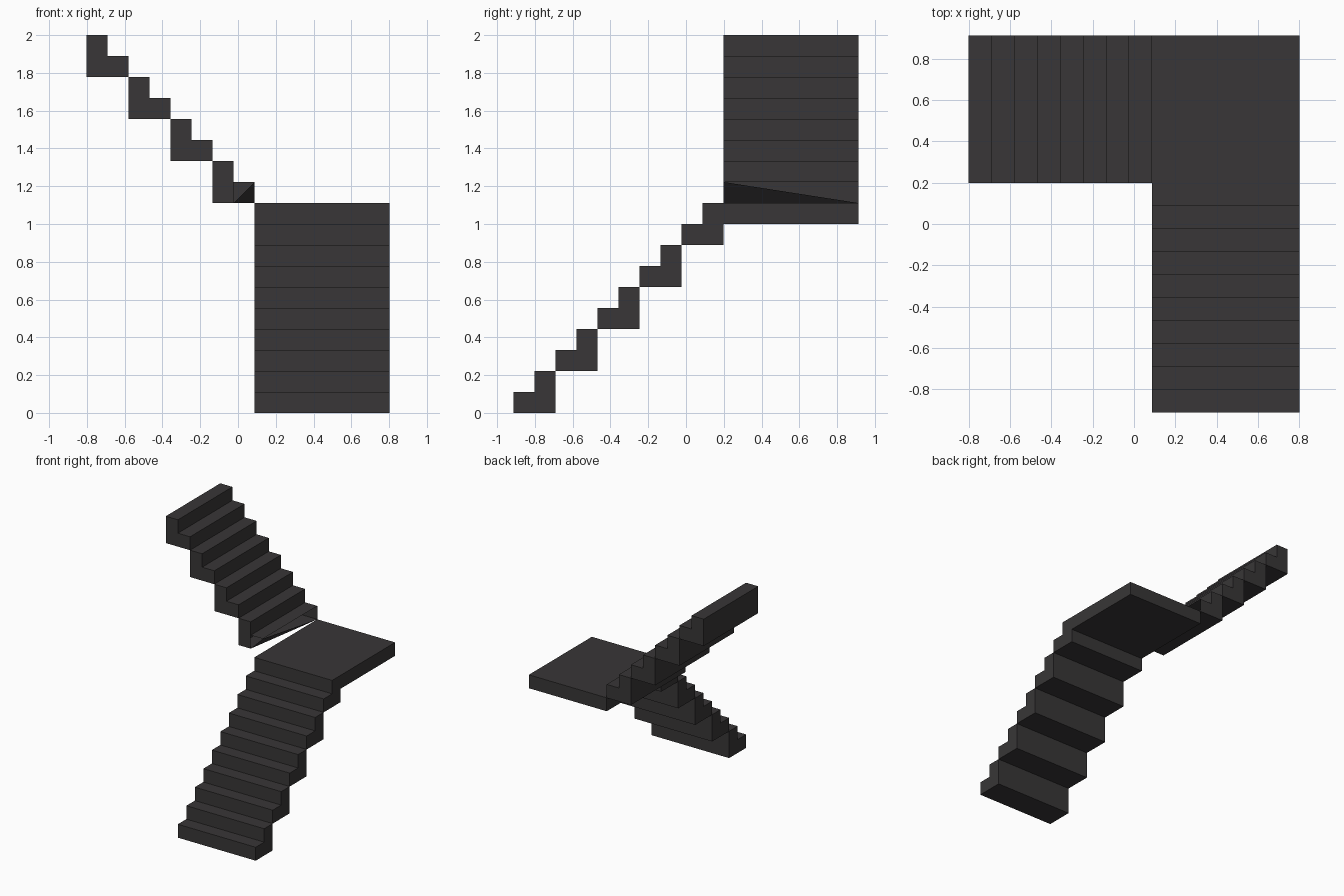
import bpy, bmesh

if "Cube" in bpy.data.objects:
    bpy.data.objects.remove(bpy.data.objects["Cube"])

S = 1 / 9            # riser height and tread depth
W = 0.713            # flight width
HX, HY = 4 * S + W / 2, 5 * S + W / 2

mat = bpy.data.materials.new("dark_grey")
mat.diffuse_color = (0.04, 0.037, 0.038, 1)
mat.use_nodes = True
mat.node_tree.nodes["Principled BSDF"].inputs["Base Color"].default_value = mat.diffuse_color


def prism(bm, profile, near, far):
    """Extrude a profile of 3D points between two placements."""
    a = [bm.verts.new(near(p)) for p in profile]
    b = [bm.verts.new(far(p)) for p in profile]
    n = len(profile)
    bm.faces.new(a)
    bm.faces.new(b[::-1])
    for i in range(n):
        j = (i + 1) % n
        bm.faces.new((a[i], b[i], b[j], a[j]))
    return a, b


def finish(bm, name):
    me = bpy.data.meshes.new(name)
    bm.to_mesh(me)
    bm.free()
    me.materials.append(mat)
    ob = bpy.data.objects.new(name, me)
    bpy.context.collection.objects.link(ob)


def pair(d, z):
    """L-shaped side outline of two steps starting at distance d, height z."""
    pts = [(0, 0), (2, 0), (2, 2), (1, 2), (1, 1), (0, 1)]
    return [(d + u * S, z + v * S) for u, v in pts]


# Lower flight, climbing toward +y
bm = bmesh.new()
low = lambda x: (lambda p: (x, -HY + p[0], p[1]))
for k in range(4):
    prism(bm, pair(2 * k * S, 2 * k * S), low(HX - W), low(HX))

# Last two lower steps, running on into the landing slab
end = 2 * HY
landing = [(8 * S, 8 * S), (10 * S, 8 * S), (10 * S, 9 * S), (end, 9 * S),
           (end, 10 * S), (9 * S, 10 * S), (9 * S, 9 * S), (8 * S, 9 * S)]
prism(bm, landing, low(HX - W), low(HX))
bmesh.ops.recalc_face_normals(bm, faces=bm.faces)
finish(bm, "lower_flight_and_landing")

# Upper flight, climbing toward -x
bm = bmesh.new()
up = lambda y: (lambda p: (HX - W - p[0], y, p[1]))
for k in range(1, 4):
    prism(bm, pair(2 * k * S, (10 + 2 * k) * S), up(HY - W), up(HY))

# First upper pair: its inner bottom corner is cut by a slanted triangle
prof = pair(0, 10 * S)
prof.insert(1, (S, 10 * S))
a = [bm.verts.new(up(HY - W)(p)) for p in prof]
b = [bm.verts.new(up(HY)(p)) for p in prof]
bm.faces.new(a[1:6])
bm.faces.new(b[::-1])
for i in range(1, 6):
    bm.faces.new((a[i], b[i], b[i + 1], a[i + 1]))
bm.faces.new((a[1], b[0], b[1]))
bm.faces.new((a[1], a[6], b[0]))
bm.verts.remove(a[0])
bmesh.ops.recalc_face_normals(bm, faces=bm.faces)
finish(bm, "upper_flight")
